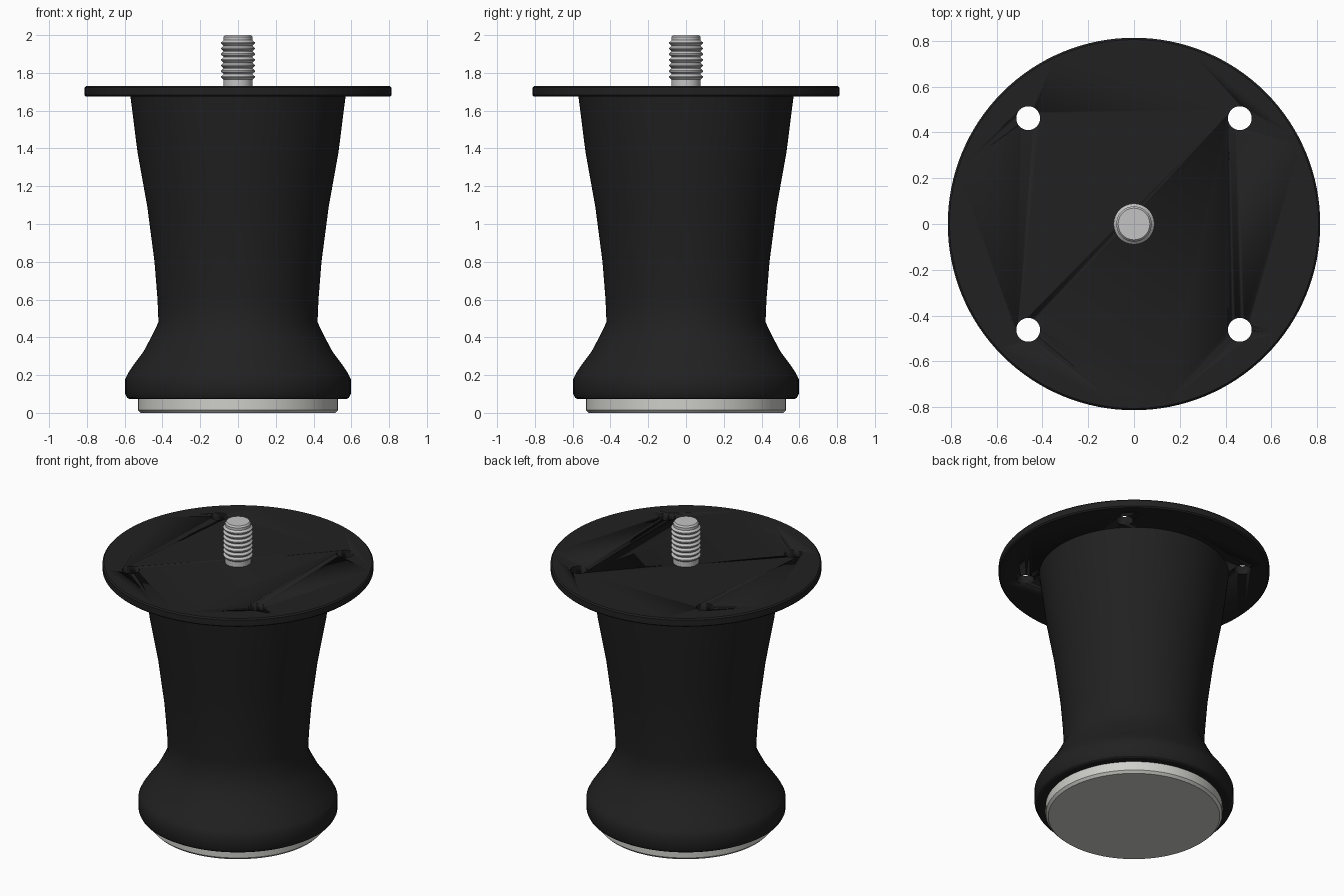
import bpy, bmesh, math

default = bpy.data.objects.get("Cube")
if default:
    bpy.data.objects.remove(default, do_unlink=True)


def material(name, colour):
    mat = bpy.data.materials.new(name)
    mat.use_nodes = True
    mat.diffuse_color = (*colour, 1)
    mat.node_tree.nodes["Principled BSDF"].inputs["Base Color"].default_value = (*colour, 1)
    return mat


black = material("black coating", (0.015, 0.015, 0.015))
steel = material("zinc steel", (0.55, 0.55, 0.55))
glide = material("pale plastic", (0.62, 0.62, 0.59))


def lathe(name, profile, mat, sides=96, angle=30):
    """Revolve (radius, height) points about z, closing both ends."""
    bm = bmesh.new()
    rings = []
    for r, z in profile:
        rings.append([bm.verts.new((r * math.cos(a), r * math.sin(a), z))
                      for a in (math.tau * i / sides for i in range(sides))])
    for low, high in zip(rings, rings[1:]):
        for i in range(sides):
            j = (i + 1) % sides
            bm.faces.new((low[i], low[j], high[j], high[i]))
    bm.faces.new(rings[0][::-1])
    bm.faces.new(rings[-1])
    mesh = bpy.data.meshes.new(name)
    bm.to_mesh(mesh)
    bm.free()
    obj = bpy.data.objects.new(name, mesh)
    bpy.context.collection.objects.link(obj)
    mesh.materials.append(mat)
    bpy.ops.object.select_all(action="DESELECT")
    obj.select_set(True)
    bpy.context.view_layer.objects.active = obj
    bpy.ops.object.shade_smooth_by_angle(angle=math.radians(angle))
    return obj


# Floor pad
lathe("floor_pad", [(0.515, 0), (0.53, 0.015), (0.53, 0.08)], glide)

# Flared leg with a bulged foot
lathe("leg_body", [(0.575, 0.073), (0.587, 0.08), (0.597, 0.1), (0.597, 0.18),
                   (0.582, 0.21), (0.552, 0.255), (0.5, 0.325), (0.46, 0.4),
                   (0.421, 0.48), (0.426, 0.6), (0.442, 0.8), (0.48, 1.09),
                   (0.532, 1.38), (0.57, 1.68)], black)

# Mounting plate with four screw holes
plate = lathe("mounting_plate", [(0.805, 1.675), (0.813, 1.683),
                                 (0.813, 1.722), (0.805, 1.73)], black, 128)
for x in (-0.462, 0.462):
    for y in (-0.462, 0.462):
        cutter = lathe("hole_cutter", [(0.052, 1.6), (0.052, 1.8)], black, 32)
        cutter.location = (x, y, 0)
        cutter.hide_render = True
        cut = plate.modifiers.new("screw hole", "BOOLEAN")
        cut.operation = "DIFFERENCE"
        cut.solver = "EXACT"
        cut.object = cutter
        bpy.context.view_layer.objects.active = plate
        bpy.ops.object.modifier_apply(modifier=cut.name)
        bpy.data.objects.remove(cutter, do_unlink=True)

# Threaded stud
root, crest, pitch = 0.077, 0.089, 0.03
thread = [(root, 1.72), (root, 1.765)]
for n in range(7):
    z = 1.765 + n * pitch
    thread += [(crest, z + 0.011), (crest, z + 0.017), (root, z + 0.028), (root, z + pitch)]
thread += [(root, 1.99), (0.069, 2.0)]
lathe("threaded_stud", thread, steel, 48)
